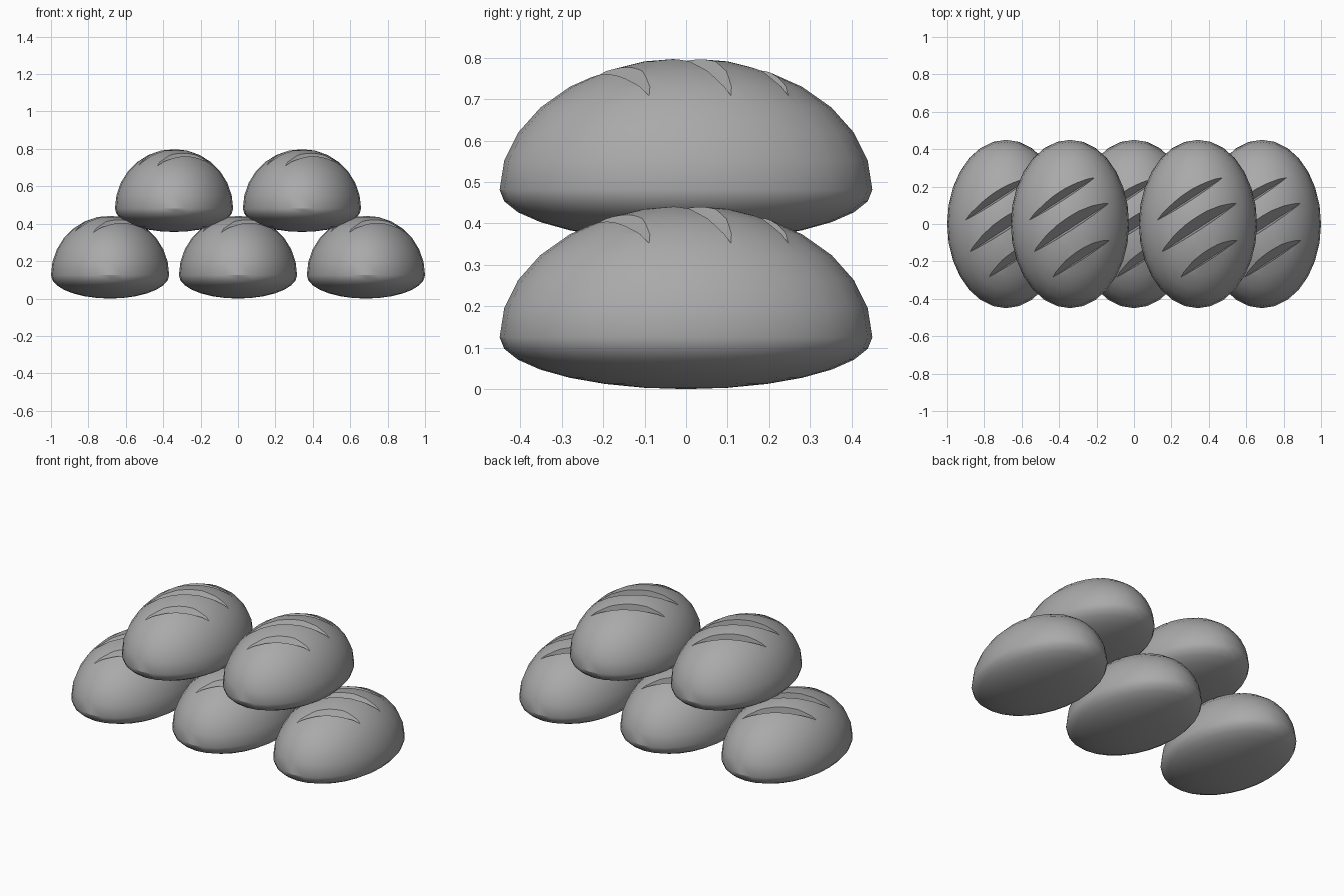
import bpy
import bmesh
from math import radians
from mathutils import Matrix, Vector

old = bpy.data.objects.get("Cube")
if old:
    bpy.data.objects.remove(old, do_unlink=True)

HALF_X, HALF_Y = 0.316, 0.45
WAIST, CROWN = 0.125, 0.318
LIFT = 0.356

grey = bpy.data.materials.new("crust_grey")
grey.use_nodes = True
colour = (0.4, 0.4, 0.4, 1)
grey.diffuse_color = colour
grey.node_tree.nodes["Principled BSDF"].inputs["Base Color"].default_value = colour


def add_object(name, bm):
    mesh = bpy.data.meshes.new(name)
    bm.to_mesh(mesh)
    bm.free()
    obj = bpy.data.objects.new(name, mesh)
    bpy.context.collection.objects.link(obj)
    return obj


# Loaf body: an egg with a tall crown and a shallow underside
bm = bmesh.new()
bmesh.ops.create_uvsphere(bm, u_segments=28, v_segments=14, radius=1)
for v in bm.verts:
    height = CROWN if v.co.z > 0 else WAIST
    v.co = Vector((v.co.x * HALF_X, v.co.y * HALF_Y, WAIST + v.co.z * height))
loaf = add_object("loaf", bm)
loaf.data.materials.append(grey)

# Slash cutter: three slanted wedges, steep on one side
bm = bmesh.new()
for offset in (-0.168, 0, 0.156):
    turn = Matrix.Rotation(radians(33), 4, "Z") @ Matrix.Translation((0, offset, 0))
    profile = [(0, 0.352), (-0.025, 0.552), (0.125, 0.552)]
    ends = [[bm.verts.new(turn @ Vector((x, y - 0.02, z))) for y, z in profile]
            for x in (-0.6, 0.6)]
    bm.faces.new(ends[0])
    bm.faces.new(reversed(ends[1]))
    for i in range(3):
        j = (i + 1) % 3
        bm.faces.new((ends[0][i], ends[1][i], ends[1][j], ends[0][j]))
bmesh.ops.recalc_face_normals(bm, faces=bm.faces)
cutter = add_object("slash_cutter", bm)
cutter.data.materials.append(grey)
cutter.hide_render = True

# Cut the slashes and keep the finished mesh
cut = loaf.modifiers.new("slashes", "BOOLEAN")
cut.operation = "DIFFERENCE"
cut.solver = "EXACT"
cut.object = cutter
bpy.context.view_layer.update()
evaluated = loaf.evaluated_get(bpy.context.evaluated_depsgraph_get())
loaf_mesh = bpy.data.meshes.new_from_object(evaluated)
bpy.data.objects.remove(loaf, do_unlink=True)
bpy.data.objects.remove(cutter, do_unlink=True)

# Stack: three loaves below, two resting between them
places = {
    "lower_right_loaf": (-0.684, 0), "lower_middle_loaf": (0, 0),
    "lower_left_loaf": (0.684, 0),
    "upper_right_loaf": (-0.342, LIFT), "upper_left_loaf": (0.342, LIFT),
}
bpy.ops.object.select_all(action="DESELECT")
for name, (x, z) in places.items():
    obj = bpy.data.objects.new(name, loaf_mesh.copy())
    obj.location = (x, 0, z)
    bpy.context.collection.objects.link(obj)
    obj.select_set(True)
    bpy.context.view_layer.objects.active = obj
bpy.ops.object.shade_smooth_by_angle(angle=radians(30))
